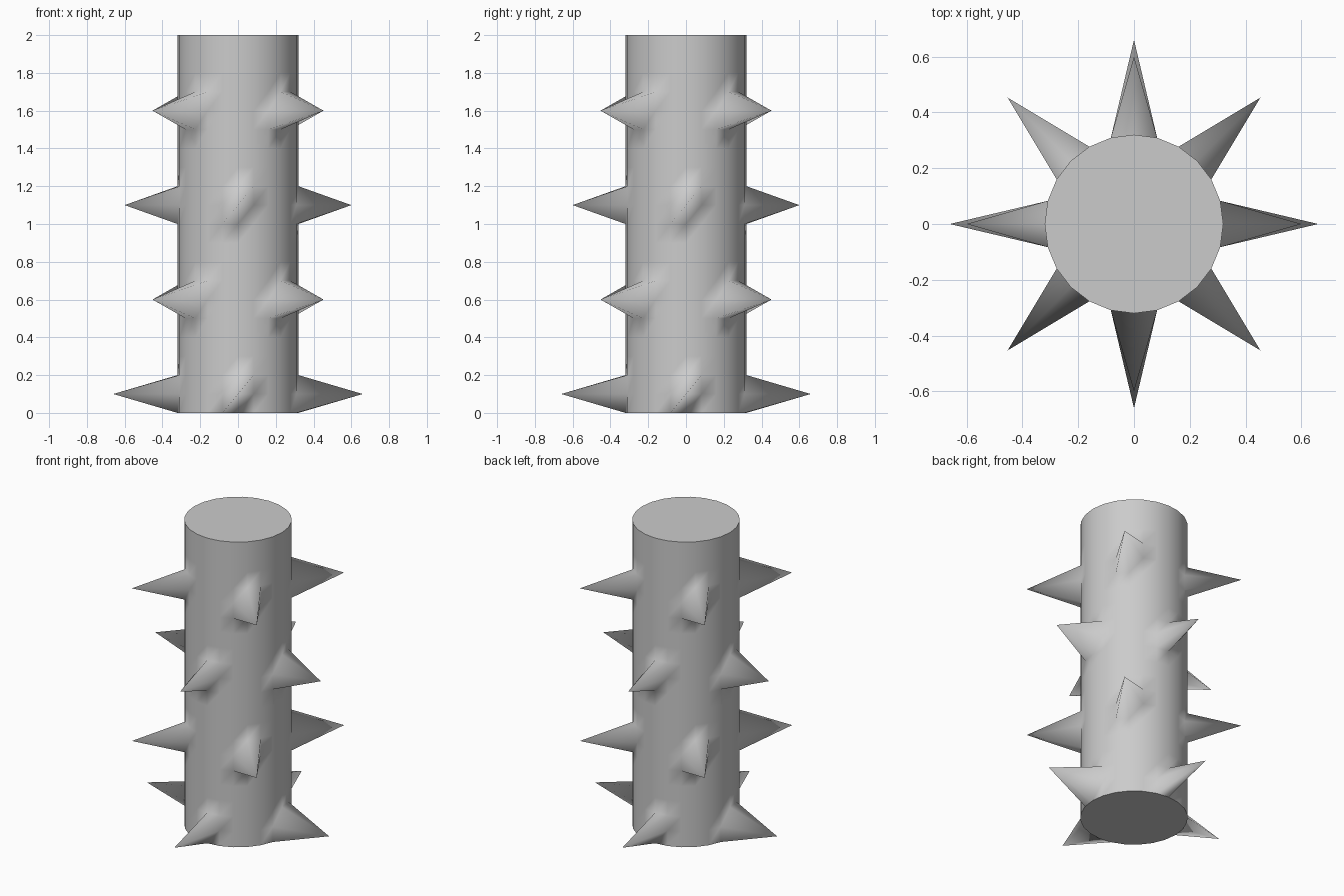
import bpy, bmesh
from math import cos, sin, tau

if "Cube" in bpy.data.objects:
    bpy.data.objects.remove(bpy.data.objects["Cube"])

SIDES, ROWS, RADIUS, STEP = 24, 20, 0.32, 0.1

# Spike rows: row index -> (first side, reach of the tip from the axis)
spike_rows = {1: (0, 0.66), 6: (3, 0.64), 11: (0, 0.60), 16: (3, 0.64)}


def reach(side, row):
    """Distance from the axis; single grid points are pulled out as spikes."""
    if row in spike_rows:
        first, tip = spike_rows[row]
        if side % 6 == first:
            return tip
    return RADIUS


bm = bmesh.new()

# Rings of the column, with the spike points pulled outwards
rings = []
for row in range(ROWS + 1):
    ring = []
    for side in range(SIDES):
        a, r = tau * side / SIDES, reach(side, row)
        ring.append(bm.verts.new((r * cos(a), r * sin(a), row * STEP)))
    rings.append(ring)

# Wall, each cell split along the same rising diagonal
for low, high in zip(rings, rings[1:]):
    for i in range(SIDES):
        j = (i + 1) % SIDES
        for tri in ((low[i], low[j], high[j]), (low[i], high[j], high[i])):
            bm.faces.new(tri).smooth = True

# Flat end caps with crisp rims
for cap in (bm.faces.new(rings[0][::-1]), bm.faces.new(rings[-1])):
    cap.smooth = False
    for edge in cap.edges:
        edge.smooth = False

mesh = bpy.data.meshes.new("spiked_column")
bm.to_mesh(mesh)
bm.free()
column = bpy.data.objects.new("spiked_column", mesh)
bpy.context.collection.objects.link(column)
